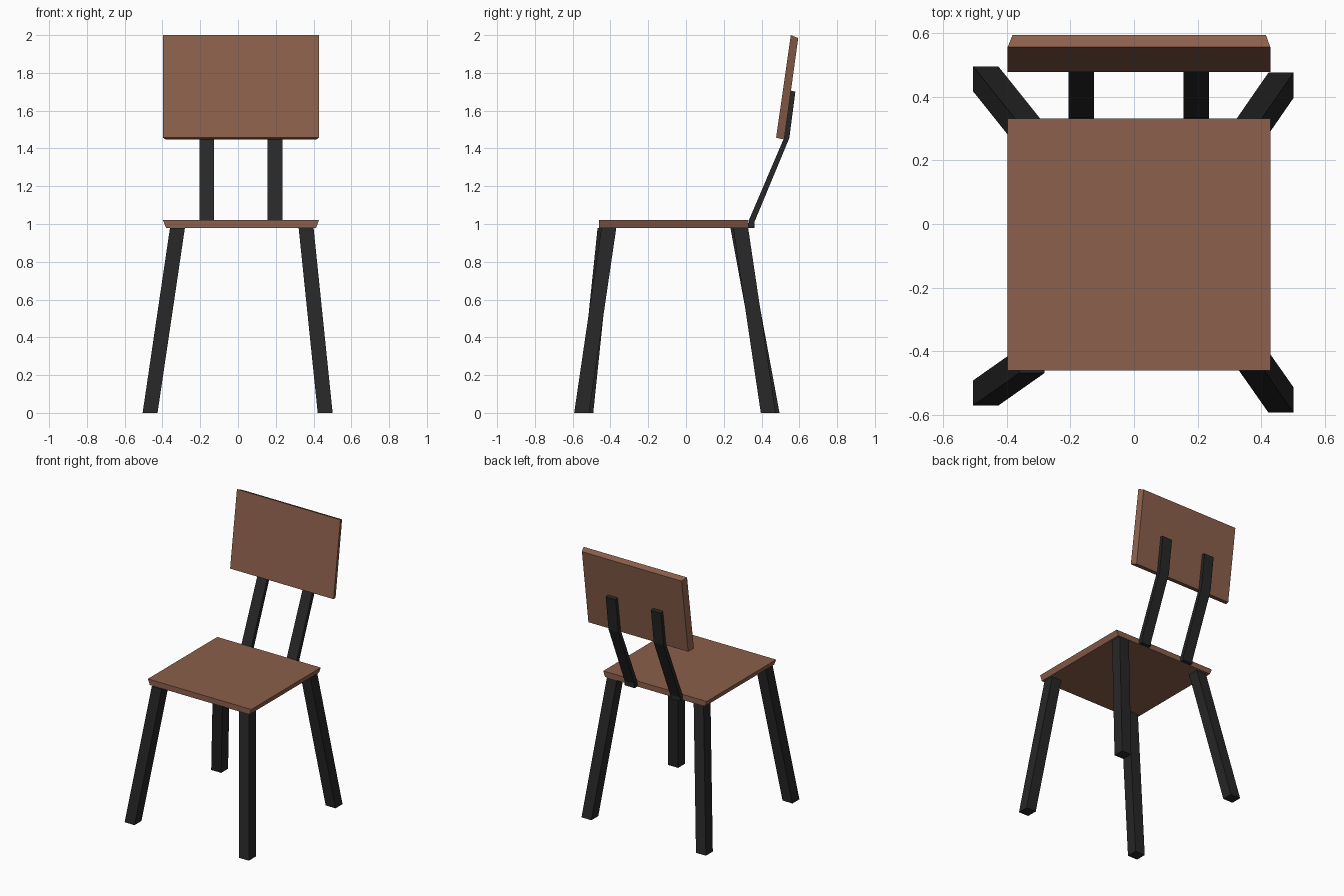
import bpy

if "Cube" in bpy.data.objects:
    bpy.data.objects.remove(bpy.data.objects["Cube"])


def material(name, color):
    m = bpy.data.materials.new(name)
    m.diffuse_color = (*color, 1)
    m.use_nodes = True
    m.node_tree.nodes["Principled BSDF"].inputs["Base Color"].default_value = m.diffuse_color
    return m


wood = material("brown_wood", (0.26, 0.115, 0.07))
metal = material("black_metal", (0.02, 0.02, 0.02))


def loft(name, start, end, mat):
    """Solid between two matching closed outlines."""
    n = len(start)
    faces = [tuple(reversed(range(n))), tuple(range(n, 2 * n))]
    faces += [(i, (i + 1) % n, (i + 1) % n + n, i + n) for i in range(n)]
    mesh = bpy.data.meshes.new(name)
    mesh.from_pydata(list(start) + list(end), [], faces)
    mesh.materials.append(mat)
    obj = bpy.data.objects.new(name, mesh)
    bpy.context.collection.objects.link(obj)
    return obj


def rect(x0, x1, near, far):
    """Four corners from an x range and two (y, z) edges."""
    return [(x0, *near), (x1, *near), (x1, *far), (x0, *far)]


# Boards: the hidden face is slightly narrower, giving slanted ends
FULL, NARROW = (-0.397, 0.428), (-0.381, 0.414)
loft("seat", rect(*NARROW, (-0.46, 0.98), (0.331, 0.98)),
     rect(*FULL, (-0.46, 1.02), (0.331, 1.02)), wood)
loft("backrest", rect(*NARROW, (0.52, 1.447), (0.594, 1.984)),
     rect(*FULL, (0.477, 1.457), (0.555, 2.0)), wood)

# Splayed square legs: lower-left corner at floor and at seat underside
W = 0.079
legs = {
    "front_left_leg": ((-0.505, -0.57), (-0.36, -0.468)),
    "front_right_leg": ((0.422, -0.592), (0.321, -0.448)),
    "back_left_leg": ((-0.505, 0.416), (-0.36, 0.235)),
    "back_right_leg": ((0.422, 0.396), (0.321, 0.25)),
}
for name, (foot, top) in legs.items():
    ends = [rect(x, x + W, (y, z), (y + W, z))
            for (x, y), z in ((foot, 0), (top, 0.98))]
    loft(name, *ends, metal)

# Bent flat bars joining the seat to the backrest
profile = [(0.331, 0.98), (0.362, 0.98), (0.362, 1.01), (0.547, 1.455),
           (0.579, 1.70), (0.555, 1.706), (0.52, 1.458), (0.333, 1.02)]
for name, x in (("left_back_support", -0.205), ("right_back_support", 0.156)):
    # outline runs clockwise seen from +x, so sweep from high x to low x
    loft(name, [(x, y, z) for y, z in profile],
         [(x + W, y, z) for y, z in profile], metal)
